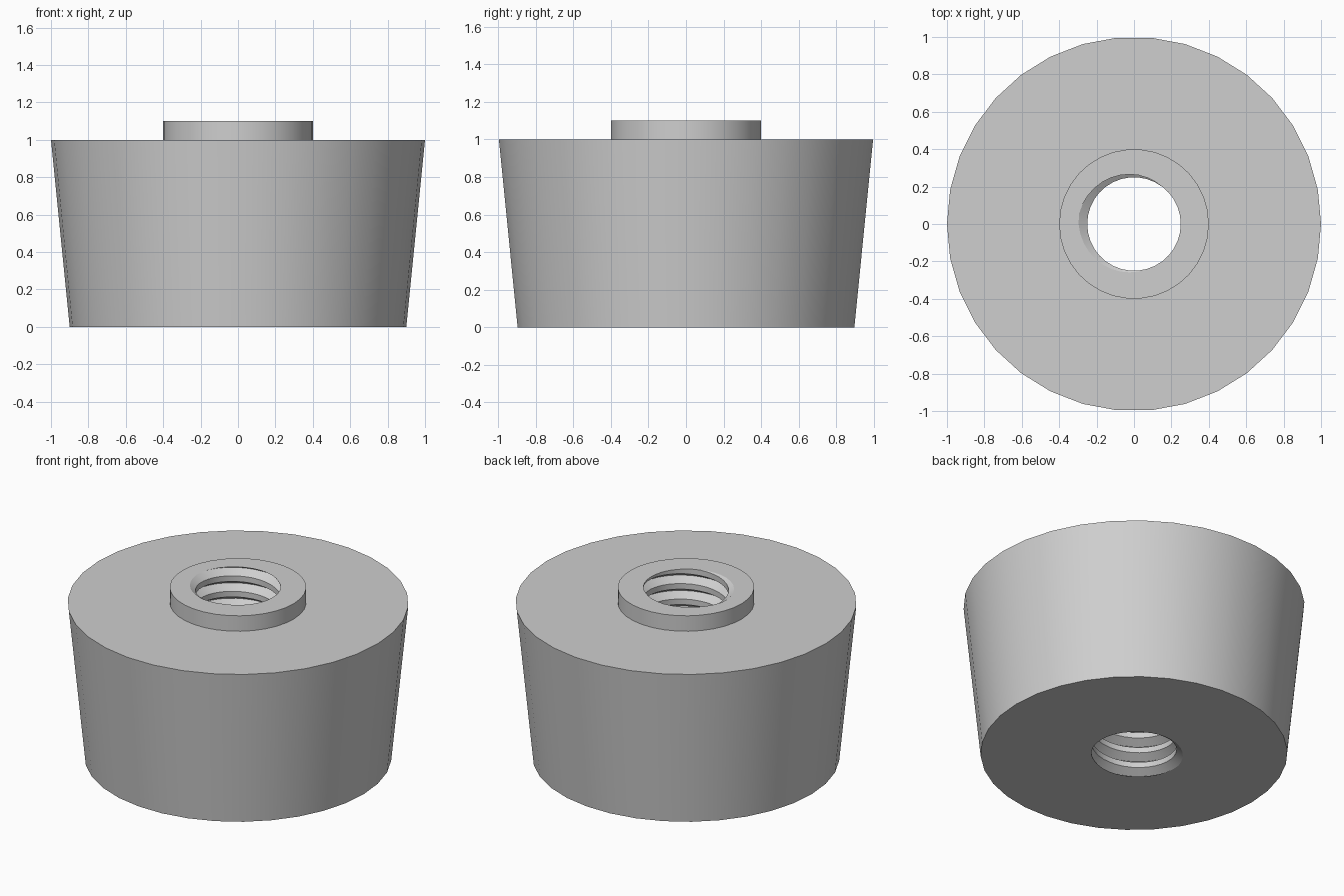
import bpy, bmesh, math

if "Cube" in bpy.data.objects:
    bpy.data.objects.remove(bpy.data.objects["Cube"])

SIDES = 34            # facets around the axis
TOP = 1.1             # height of the collar
BORE, DEPTH = 0.25, 0.05
PITCH, HALF = 0.1, 0.032
START = math.radians(172)

# Outer profile: collar rim, collar foot, body top edge, body bottom edge
OUTER = [(0.4, TOP), (0.4, 1.0), (1.0, 1.0), (0.9, 0.0)]


def bore_radius(z, offset):
    """Radius of the V-groove thread at height z."""
    d = abs((z - offset + PITCH / 2) % PITCH - PITCH / 2)
    return BORE + DEPTH * max(0.0, 1 - d / HALF)


def section(angle):
    """Closed half section at one angle: threaded wall up, outer profile down."""
    offset = PITCH * (angle - START) / (2 * math.pi)
    points = []
    for turn in range(-3, 14):
        for kink in (-HALF, 0, HALF):
            z = min(TOP, max(0.0, offset + turn * PITCH + kink))
            points.append((bore_radius(z, offset), z))
    return points + OUTER


# Tapered foot with collar and threaded bore
bm = bmesh.new()
columns = []
for i in range(SIDES + 1):
    a = 2 * math.pi * i / SIDES
    columns.append([bm.verts.new((r * math.cos(a), r * math.sin(a), z))
                    for r, z in section(a)])
for left, right in zip(columns, columns[1:]):
    for j in range(len(left)):
        k = (j + 1) % len(left)
        bm.faces.new((left[j], right[j], right[k], left[k]))
bmesh.ops.remove_doubles(bm, verts=bm.verts, dist=1e-5)
bmesh.ops.recalc_face_normals(bm, faces=bm.faces)

mesh = bpy.data.meshes.new("threaded_foot")
bm.to_mesh(mesh)
bm.free()
foot = bpy.data.objects.new("threaded_foot", mesh)
bpy.context.collection.objects.link(foot)

# Plain grey
grey = bpy.data.materials.new("light_grey")
grey.diffuse_color = (0.62, 0.62, 0.62, 1)
grey.use_nodes = True
grey.node_tree.nodes["Principled BSDF"].inputs["Base Color"].default_value = grey.diffuse_color
mesh.materials.append(grey)

bpy.context.view_layer.objects.active = foot
foot.select_set(True)
bpy.ops.object.shade_smooth_by_angle(angle=math.radians(30))
